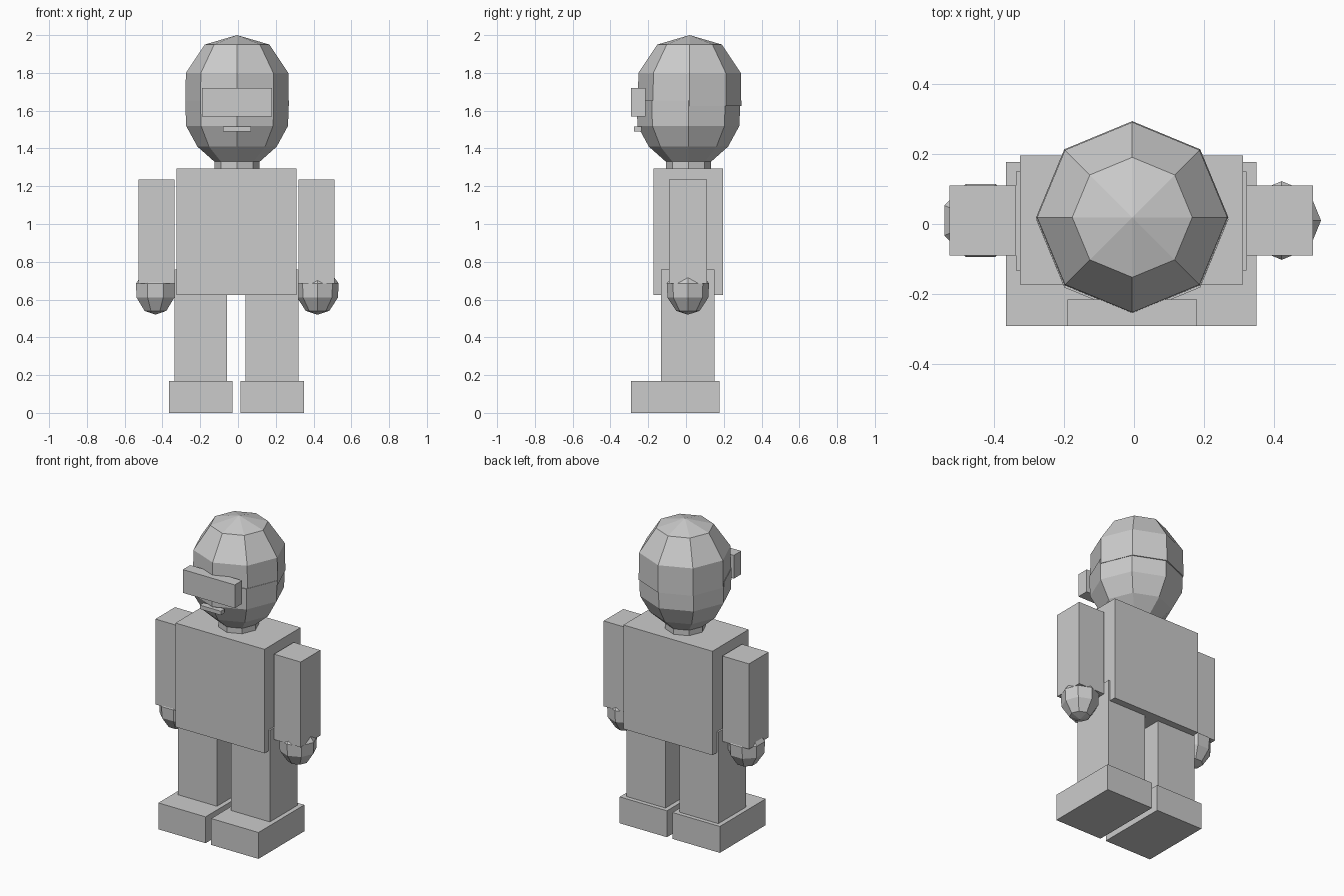
import bpy
import bmesh
from math import cos, sin, pi

cube = bpy.data.objects.get("Cube")
if cube:
    bpy.data.objects.remove(cube, do_unlink=True)

grey = bpy.data.materials.new("plain grey")
grey.use_nodes = True
colour = (0.6, 0.6, 0.6, 1)
grey.diffuse_color = colour
grey.node_tree.nodes["Principled BSDF"].inputs["Base Color"].default_value = colour


def finish(name, bm):
    bmesh.ops.recalc_face_normals(bm, faces=bm.faces)
    mesh = bpy.data.meshes.new(name)
    bm.to_mesh(mesh)
    bm.free()
    mesh.materials.append(grey)
    bpy.context.collection.objects.link(bpy.data.objects.new(name, mesh))


def box(name, x, y, z):
    """Box from (low, high) ranges on each axis."""
    bm = bmesh.new()
    bmesh.ops.create_cube(bm, size=1)
    for v in bm.verts:
        v.co = [r[0] + (r[1] - r[0]) * (c + 0.5) for r, c in zip((x, y, z), v.co)]
    finish(name, bm)


def turned(name, centre, profile, sides=8, turn=0):
    """Faceted solid from (radius, z) rings; radius 0 makes a point."""
    bm = bmesh.new()
    rings = []
    for r, z in profile:
        count = sides if r else 1
        rings.append([bm.verts.new((centre[0] + r * cos(2 * pi * i / sides + turn),
                                    centre[1] + r * sin(2 * pi * i / sides + turn), z))
                      for i in range(count)])
    for a, b in zip(rings, rings[1:]):
        for i in range(sides):
            j = (i + 1) % sides
            corners = [a[i % len(a)], a[j % len(a)], b[j % len(b)], b[i % len(b)]]
            bm.faces.new(list(dict.fromkeys(corners)))
    for ring in (rings[0], rings[-1]):
        if len(ring) > 1:
            bm.faces.new(ring)
    finish(name, bm)


# Head: two overlapping shells, the lower one running into the neck
turned("head_upper", (-0.005, 0.019),
       [(0.274, 1.625), (0.271, 1.8), (0.171, 1.95), (0, 2)])
turned("head_lower_and_neck", (-0.005, 0.013),
       [(0.12, 1.29), (0.12, 1.33), (0.21, 1.41), (0.27, 1.52), (0.274, 1.655)])
box("visor", (-0.19, 0.18), (-0.29, -0.215), (1.57, 1.72))
box("mouth", (-0.08, 0.07), (-0.275, -0.235), (1.49, 1.515))

# Body
box("torso", (-0.325, 0.31), (-0.173, 0.195), (0.625, 1.295))

# Limbs, mirrored about the slightly offset body axis
for side, s in (("right", -1), ("left", 1)):
    def span(a, b):
        return sorted((s * a - 0.008, s * b - 0.008))

    box(side + "_arm", span(0.328, 0.518), (-0.09, 0.11), (0.685, 1.235))
    box(side + "_leg", span(0.049, 0.328), (-0.132, 0.15), (0.16, 0.76))
    box(side + "_foot", span(0.02, 0.357), (-0.29, 0.177), (0, 0.17))
    turned(side + "_hand", (s * 0.429 - 0.008, 0.01),
           [(0, 0.52), (0.062, 0.54), (0.108, 0.61), (0.112, 0.685), (0.09, 0.715), (0, 0.73)],
           turn=0 if s > 0 else pi / 8)
